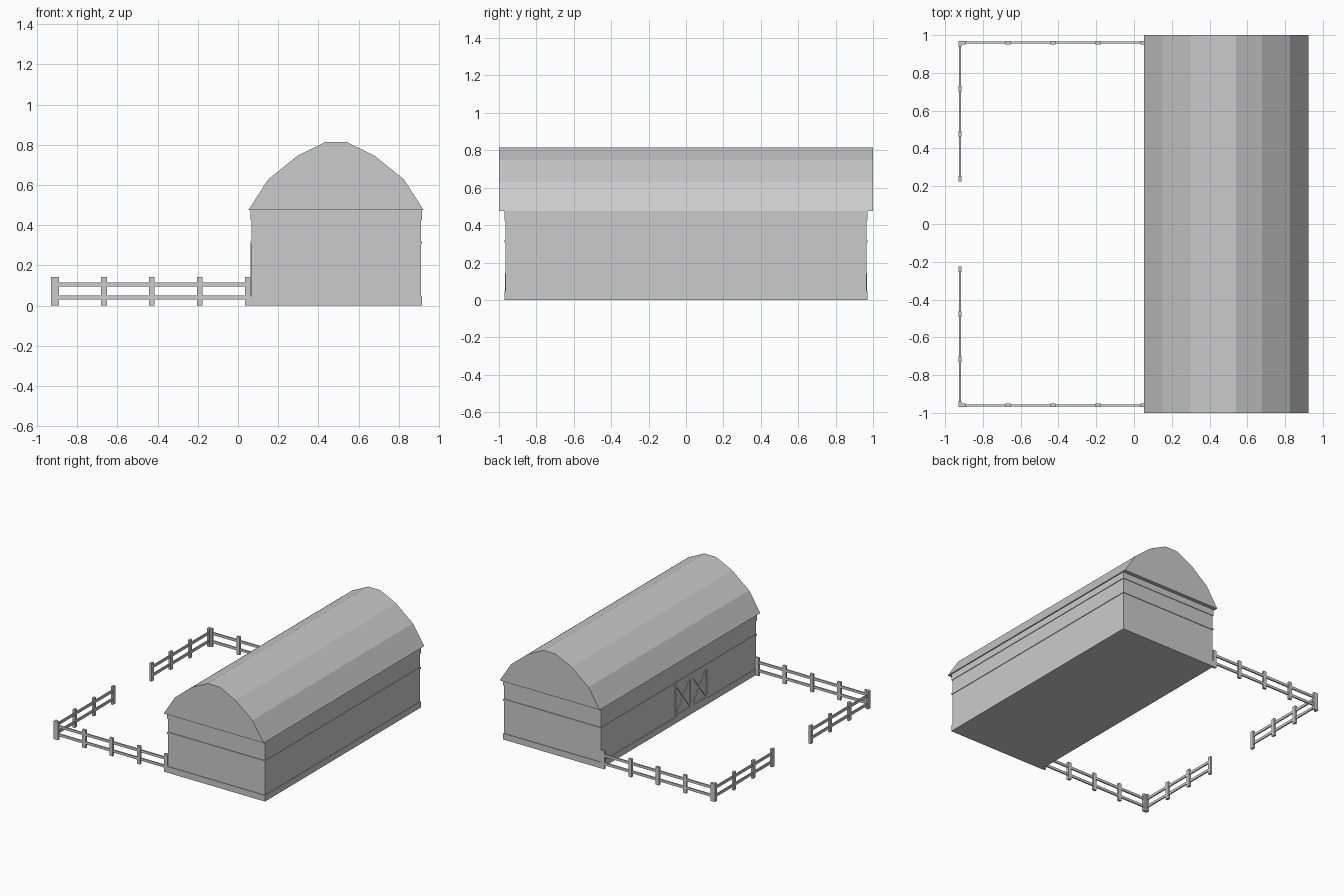
import bpy, bmesh
from mathutils import Vector, Matrix
from math import atan2, hypot

if "Cube" in bpy.data.objects:
    bpy.data.objects.remove(bpy.data.objects["Cube"])


def finish(name, bm):
    bmesh.ops.recalc_face_normals(bm, faces=bm.faces)
    mesh = bpy.data.meshes.new(name)
    bm.to_mesh(mesh)
    bm.free()
    ob = bpy.data.objects.new(name, mesh)
    bpy.context.collection.objects.link(ob)
    return ob


def add_box(bm, lo, hi, rot=None):
    lo, hi = Vector(lo), Vector(hi)
    m = Matrix.Translation((lo + hi) / 2)
    if rot:
        m = m @ rot
    bmesh.ops.create_cube(bm, size=1, matrix=m @ Matrix.Diagonal((*(hi - lo), 1)))


def box(name, lo, hi):
    bm = bmesh.new()
    add_box(bm, lo, hi)
    return finish(name, bm)


CX = 0.488          # barn centre line
HX, HY = 0.422, 0.965   # wall half sizes


def wall_layer(name, z0, z1, out=0.0):
    return box(name, (CX - HX - out, -HY - out, z0), (CX + HX + out, HY + out, z1))


# Walls with slightly raised trim bands
wall_layer("barn_walls", 0.0, 0.476)
wall_layer("base_trim", 0.0, 0.048, 0.005)
wall_layer("middle_trim", 0.306, 0.32, 0.005)
wall_layer("top_trim", 0.425, 0.476, 0.005)

# Faceted barrel roof
half = [(0.436, 0.475), (0.338, 0.628), (0.19, 0.747), (0.052, 0.814)]
profile = [(-x, z) for x, z in half] + [(x, z) for x, z in reversed(half)]
bm = bmesh.new()
end = bm.faces.new([bm.verts.new((CX + x, -1, z)) for x, z in profile])
ext = bmesh.ops.extrude_face_region(bm, geom=[end], use_keep_orig=True)
bmesh.ops.translate(bm, vec=(0, 2, 0),
                    verts=[v for v in ext["geom"] if isinstance(v, bmesh.types.BMVert)])
finish("roof", bm)

# Double door facing the yard: framed leaves with crossed braces
DOOR_X = CX - HX
bm = bmesh.new()
for y0, y1 in ((-0.36, -0.16), (-0.16, 0.04)):
    z0, z1, w, t = 0.048, 0.306, 0.014, 0.005
    xa, xb = DOOR_X - t, DOOR_X + t
    for y in (y0, y1 - w):
        add_box(bm, (xa, y, z0), (xb, y + w, z1))
    add_box(bm, (xa, y0, z1 - w), (xb, y1, z1))
    add_box(bm, (xa, y0, z0), (xb, y1, z0 + w))
    yc, zc = (y0 + y1) / 2, (z0 + z1) / 2
    length = hypot(y1 - y0, z1 - z0) - 0.02
    for s in (1, -1):
        rot = Matrix.Rotation(s * atan2(z1 - z0, y1 - y0), 4, 'X')
        add_box(bm, (xa, yc - length / 2, zc - w / 2),
                (xb, yc + length / 2, zc + w / 2), rot)
finish("barn_doors", bm)


# Fence runs, mirrored front to back
def fence(name, start, end, count, axis):
    bm = bmesh.new()
    a, b = Vector(start), Vector(end)
    along = Vector((1, 0, 0)) if axis == 'X' else Vector((0, 1, 0))
    across = Vector((0, 1, 0)) if axis == 'X' else Vector((1, 0, 0))
    up = Vector((0, 0, 1))
    for i in range(count):
        p = a.lerp(b, i / (count - 1))
        d = along * 0.014 + across * 0.009
        add_box(bm, p - d, p + d + up * 0.142)
    for z in (0.03, 0.095):
        d = across * 0.005
        add_box(bm, a - d + up * z, b + d + up * (z + 0.02))
    ob = finish(name, bm)
    mod = ob.modifiers.new("mirror", 'MIRROR')
    mod.use_axis = (False, True, False)


fence("side_fence", (-0.905, 0.96, 0), (0.048, 0.96, 0), 5, 'X')
fence("gate_fence", (-0.921, 0.24, 0), (-0.921, 0.955, 0), 4, 'Y')
